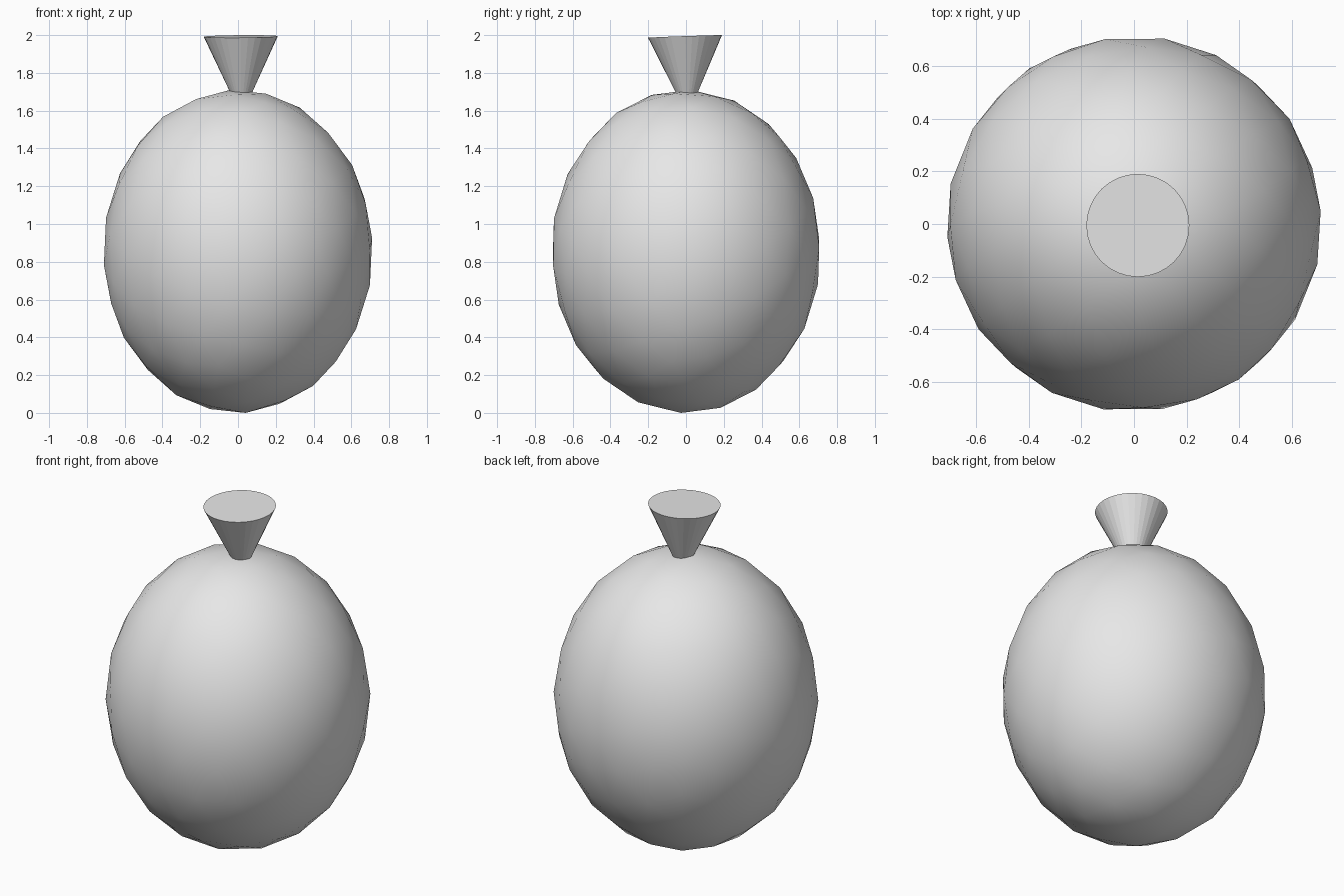
import bpy, bmesh, math
from mathutils import Matrix, Vector

cube = bpy.data.objects.get("Cube")
if cube:
    bpy.data.objects.remove(cube, do_unlink=True)

grey = bpy.data.materials.new("plain_grey")
grey.use_nodes = True
grey.diffuse_color = (0.8, 0.8, 0.8, 1)
grey.node_tree.nodes["Principled BSDF"].inputs["Base Color"].default_value = (0.8, 0.8, 0.8, 1)


def add_object(name, bm):
    mesh = bpy.data.meshes.new(name)
    bm.to_mesh(mesh)
    bm.free()
    mesh.materials.append(grey)
    obj = bpy.data.objects.new(name, mesh)
    bpy.context.collection.objects.link(obj)
    return obj


# Egg-shaped body: a turned faceted ball, stretched to its full size
size = Vector((1.42, 1.41, 1.71))
bm = bmesh.new()
bmesh.ops.create_icosphere(bm, subdivisions=3, radius=1)
turn = Matrix.Rotation(0.35, 4, 'X') @ Matrix.Rotation(0.2, 4, 'Y') @ Matrix.Rotation(0.25, 4, 'Z')
bmesh.ops.transform(bm, matrix=turn, verts=bm.verts)
for axis in range(3):
    reach = max(v.co[axis] for v in bm.verts)
    for v in bm.verts:
        v.co[axis] *= size[axis] / 2 / reach
bmesh.ops.translate(bm, vec=(0, 0, size.z / 2), verts=bm.verts)
body = add_object("balloon_body", bm)
bpy.ops.object.select_all(action='DESELECT')
body.select_set(True)
bpy.context.view_layer.objects.active = body
bpy.ops.object.shade_smooth_by_angle(angle=math.radians(30))

# Flared neck, flat-sided and leaning very slightly
bm = bmesh.new()
bmesh.ops.create_cone(bm, cap_ends=True, segments=32, radius1=0.052, radius2=0.196, depth=0.31)
neck = add_object("flared_neck", bm)
neck.location = (0.016, 0, 1.838)
neck.rotation_euler = (math.radians(2), math.radians(-0.5), 0)
